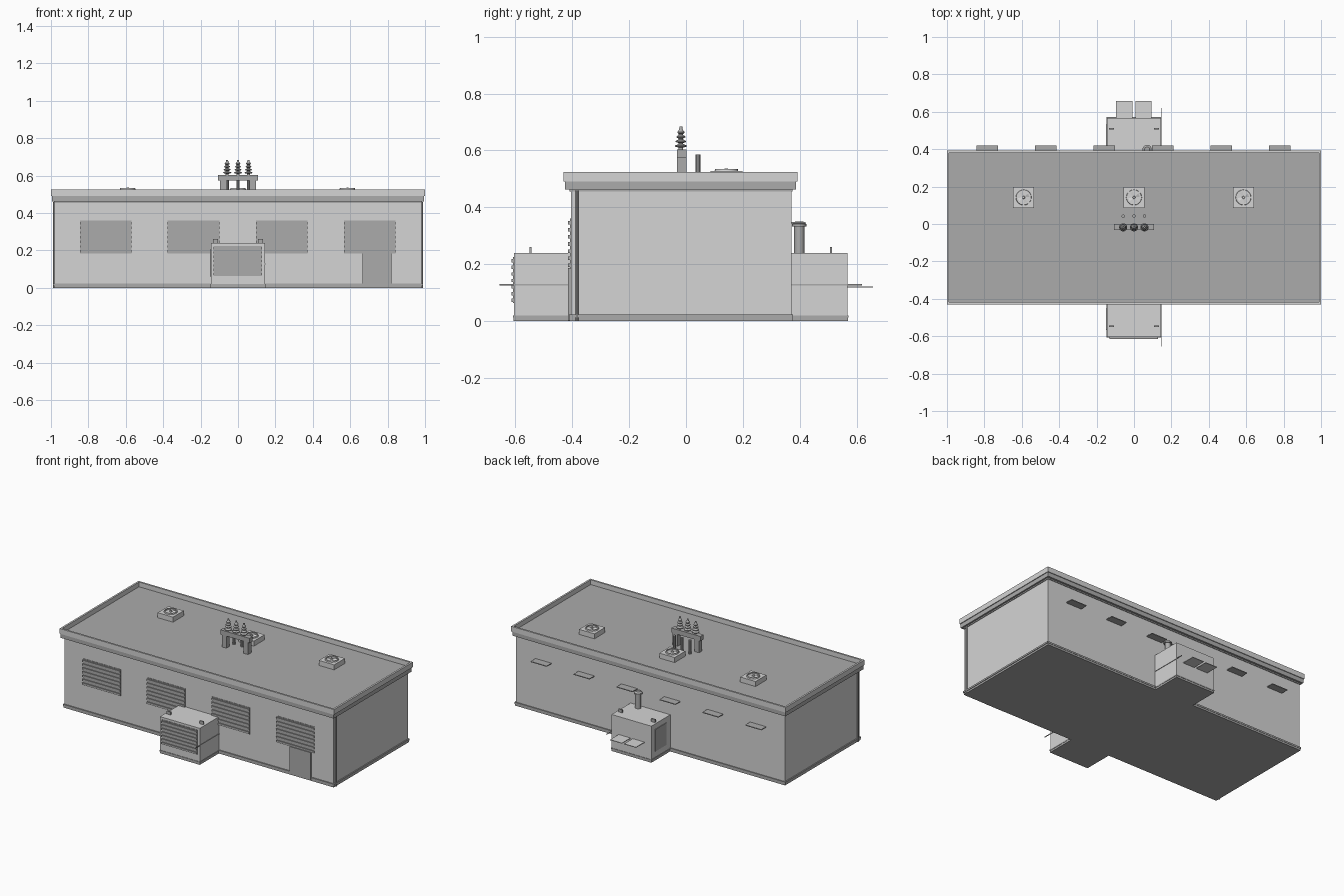
import bpy, bmesh, math

if "Cube" in bpy.data.objects:
    bpy.data.objects.remove(bpy.data.objects["Cube"], do_unlink=True)


def material(name, value):
    m = bpy.data.materials.new(name)
    m.use_nodes = True
    m.diffuse_color = (value, value, value, 1)
    m.node_tree.nodes["Principled BSDF"].inputs["Base Color"].default_value = m.diffuse_color
    return m


LIGHT = material("light grey", 0.66)
MID = material("mid grey", 0.41)


def finish(name, bm, mat, smooth=False):
    bmesh.ops.recalc_face_normals(bm, faces=bm.faces)
    mesh = bpy.data.meshes.new(name)
    bm.to_mesh(mesh)
    bm.free()
    mesh.materials.append(mat)
    ob = bpy.data.objects.new(name, mesh)
    bpy.context.collection.objects.link(ob)
    if smooth:
        bpy.ops.object.select_all(action="DESELECT")
        ob.select_set(True)
        bpy.context.view_layer.objects.active = ob
        bpy.ops.object.shade_smooth_by_angle(angle=math.radians(35))
    return ob


def box(name, x, y, z, mat):
    """Box from (low, high) pairs on each axis."""
    bm = bmesh.new()
    bmesh.ops.create_cube(bm, size=1)
    for v in bm.verts:
        v.co = [r[0] if c < 0 else r[1] for c, r in zip(v.co, (x, y, z))]
    return finish(name, bm, mat)


def lathe(name, profile, at, mat, sides=16, closed=False):
    """Spin a (radius, height) profile about a vertical axis; closed makes a ring."""
    bm = bmesh.new()
    rings = []
    for r, h in profile:
        rings.append([bm.verts.new((at[0] + r * math.cos(a), at[1] + r * math.sin(a), at[2] + h))
                      for a in (2 * math.pi * i / sides for i in range(sides))])
    pairs = list(zip(rings, rings[1:]))
    if closed:
        pairs.append((rings[-1], rings[0]))
    else:
        bm.faces.new(rings[0])
        bm.faces.new(rings[-1])
    for lo, hi in pairs:
        for i in range(sides):
            j = (i + 1) % sides
            bm.faces.new((lo[i], lo[j], hi[j], hi[i]))
    return finish(name, bm, mat, True)


def rim(name, x, y, z, t, mat):
    """Rectangular band of thickness t, open in the middle."""
    bm = bmesh.new()
    loops = []
    for inset, h in ((0, z[0]), (0, z[1]), (t, z[1]), (t, z[0])):
        x0, x1, y0, y1 = x[0] + inset, x[1] - inset, y[0] + inset, y[1] - inset
        loops.append([bm.verts.new((px, py, h)) for px, py in
                      ((x0, y0), (x1, y0), (x1, y1), (x0, y1))])
    for a, b in zip(loops, loops[1:] + loops[:1]):
        for i in range(4):
            j = (i + 1) % 4
            bm.faces.new((a[i], a[j], b[j], b[i]))
    return finish(name, bm, mat)


def louvre(name, x, y, z, count):
    """Backing plate with raised upright slats on a front-facing wall."""
    box(name + "_panel", x, (y - 0.003, y + 0.003), z, MID)
    pitch = (z[1] - z[0]) / count
    for i in range(count):
        h = z[0] + i * pitch
        box(name + "_slat", x, (y - 0.009, y), (h + pitch * 0.2, h + pitch * 0.7), MID)


# Main building
box("walls", (-0.98, 0.98), (-0.405, 0.37), (0.01, 0.47), LIGHT)
box("plinth", (-0.984, 0.984), (-0.409, 0.374), (0, 0.013), MID)
rim("plinth_band", (-0.988, 0.988), (-0.412, 0.376), (0.012, 0.023), 0.02, MID)
rim("eaves_band", (-0.984, 0.984), (-0.409, 0.374), (0.455, 0.465), 0.02, MID)
rim("lower_fascia", (-0.995, 0.995), (-0.425, 0.387), (0.463, 0.493), 0.04, MID)
rim("upper_fascia", (-1, 1), (-0.43, 0.392), (0.491, 0.525), 0.012, LIGHT)
box("roof_deck", (-0.99, 0.99), (-0.42, 0.382), (0.468, 0.494), MID)
for side in (-1, 1):
    lathe("downpipe", [(0.006, 0), (0.006, 0.46)], (side * 0.984, -0.383, 0), MID, 10)

# Front wall louvres and door
for cx in (-0.708, -0.238, 0.233, 0.705):
    louvre("wall_vent", (cx - 0.138, cx + 0.138), -0.405, (0.185, 0.36), 7)
box("door", (0.665, 0.82), (-0.414, -0.4), (0.003, 0.187), MID)

# Small flaps along the rear wall
for i in range(6):
    cx = -0.785 + i * 0.313
    box("rear_flap", (cx - 0.058, cx + 0.058), (0.365, 0.42), (0.343, 0.348), MID)

# Roof fans
for cx in (-0.59, 0, 0.585):
    cy = 0.142
    box("fan_housing", (cx - 0.056, cx + 0.056), (cy - 0.056, cy + 0.056), (0.49, 0.527), LIGHT)
    lathe("fan_ring", [(0.042, 0), (0.040, 0.008), (0.034, 0.008), (0.034, 0)],
          (cx, cy, 0.526), LIGHT, 20, True)
    bm = bmesh.new()
    for k in range(4):
        a = k * math.pi / 2 + 0.4
        bm.faces.new([bm.verts.new((cx + r * math.cos(a + t), cy + r * math.sin(a + t), 0.529 + h))
                      for r, t, h in ((0.006, -0.3, 0), (0.031, -0.32, 0), (0.031, 0.32, 0.004), (0.006, 0.3, 0.003))])
    finish("fan_blades", bm, LIGHT)
    lathe("fan_hub", [(0.008, 0), (0.006, 0.011)], (cx, cy, 0.525), LIGHT, 12)

# Bushing stand on the roof
box("stand_beam", (-0.106, 0.106), (-0.032, 0.001), (0.573, 0.604), MID)
for side in (-1, 1):
    c = side * 0.079
    box("stand_leg", (c - 0.017, c + 0.017), (-0.032, 0.001), (0.49, 0.575), MID)
skirts = [(0.008, 0)]
for i in range(4):
    h, r = 0.008 + i * 0.016, 0.022 - i * 0.003
    skirts += [(0.008, h), (r, h + 0.004), (r, h + 0.007), (0.008, h + 0.013)]
skirts += [(0.006, 0.074), (0.005, 0.083)]
for cx in (-0.058, 0, 0.056):
    lathe("insulator", skirts, (cx, -0.018, 0.602), MID, 14)
    lathe("roof_post", [(0.009, 0), (0.009, 0.095)], (cx, 0.042, 0.49), MID, 10)


# Equipment cabinets against the front and rear walls
def cabinet(name, inner, outer):
    lo, hi = min(inner, outer), max(inner, outer)
    way = 1 if outer > inner else -1
    box(name, (-0.145, 0.145), (lo, hi), (0.01, 0.24), LIGHT)
    box(name + "_plinth", (-0.146, 0.146), (lo - 0.001, hi + 0.001), (0, 0.013), MID)
    rim(name + "_base_band", (-0.148, 0.148), (lo - 0.003, hi + 0.003), (0.012, 0.02), 0.01, MID)
    lug = outer - way * 0.058
    for side in (-1, 1):
        box(name + "_lifting_lug", (side * 0.12 - 0.014, side * 0.12 + 0.014),
            (lug - 0.004, lug + 0.004), (0.238, 0.26), MID)
    middle = outer - way * 0.095
    box(name + "_side_panel", (-0.149, -0.144), (middle - 0.058, middle + 0.058), (0.06, 0.205), MID)
    box(name + "_side_rod", (0.144, 0.148), sorted((inner, outer + way * 0.051)), (0.126, 0.13), MID)


cabinet("front_cabinet", -0.40, -0.605)
louvre("front_cabinet_vent", (-0.13, 0.127), -0.605, (0.063, 0.225), 7)
cabinet("rear_cabinet", 0.365, 0.568)
for cx in (-0.052, 0.05):
    box("rear_cabinet_flap", (cx - 0.043, cx + 0.043), (0.565, 0.657), (0.118, 0.122), LIGHT)

# Exhaust stack
lathe("exhaust_stack", [(0.018, 0), (0.018, 0.095), (0.025, 0.095), (0.025, 0.104), (0.014, 0.112)],
      (0.07, 0.398, 0.238), MID, 20)
